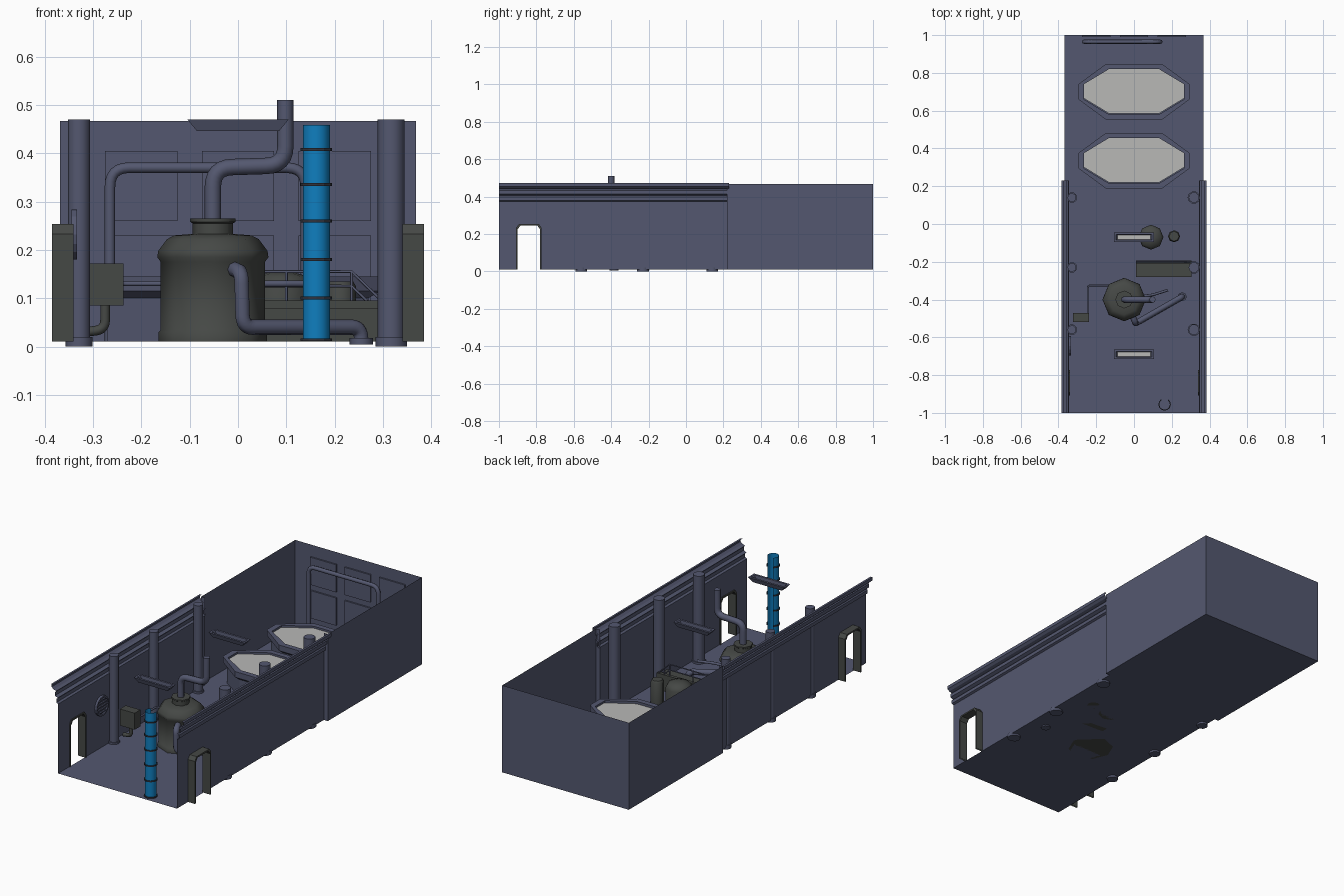
import bpy
import math
from mathutils import Vector

cube = bpy.data.objects.get("Cube")
if cube:
    bpy.data.objects.remove(cube, do_unlink=True)


def material(name, rgb):
    m = bpy.data.materials.new(name)
    m.use_nodes = True
    m.diffuse_color = (*rgb, 1)
    m.node_tree.nodes["Principled BSDF"].inputs["Base Color"].default_value = (*rgb, 1)
    return m


SLATE = material("slate blue", (.088, .097, .16))
GREY = material("iron grey", (.06, .065, .06))
BLUE = material("bright blue", (.005, .21, .52))
PALE = material("pale grey", (.48, .48, .47))
DARK = material("dark band", (.03, .033, .045))


def add_object(name, mesh, mat, smooth=False):
    obj = bpy.data.objects.new(name, mesh)
    bpy.context.collection.objects.link(obj)
    mesh.materials.clear()
    mesh.materials.append(mat)
    if smooth:
        bpy.ops.object.select_all(action='DESELECT')
        obj.select_set(True)
        bpy.context.view_layer.objects.active = obj
        bpy.ops.object.shade_smooth_by_angle(angle=math.radians(50))
    return obj


def build(name, verts, faces, mat, smooth=False):
    mesh = bpy.data.meshes.new(name)
    mesh.from_pydata(verts, [], faces)
    mesh.update()
    return add_object(name, mesh, mat, smooth)


def loft(name, rings, mat, closed=True, caps=(False, False), smooth=False):
    """Skin a list of equal-length rings."""
    n = len(rings[0])
    verts = [p for r in rings for p in r]
    faces = []
    for k in range(len(rings) - 1):
        for i in range(n if closed else n - 1):
            j = (i + 1) % n
            faces.append((k*n + i, k*n + j, (k+1)*n + j, (k+1)*n + i))
    if caps[0]:
        faces.append(tuple(reversed(range(n))))
    if caps[1]:
        faces.append(tuple(range(len(verts) - n, len(verts))))
    return build(name, verts, faces, mat, smooth)


def box(name, lo, hi, mat):
    (x, y, z), (u, v, w) = lo, hi
    rings = [[(x, y, h), (u, y, h), (u, v, h), (x, v, h)] for h in (z, w)]
    return loft(name, rings, mat, caps=(True, True))


def lathe(name, cx, cy, profile, mat, sides=8, caps=(True, True), smooth=True):
    rings = [[(cx + r*math.cos(math.tau*i/sides), cy + r*math.sin(math.tau*i/sides), z)
              for i in range(sides)] for r, z in profile]
    return loft(name, rings, mat, caps=caps, smooth=smooth)


def pipe(name, points, r, mat=SLATE, bend=0.0):
    """Sweep a round section along a path with rounded corners."""
    pts = [Vector(p) for p in points]
    path = [pts[0]]
    for a, b, c in zip(pts, pts[1:], pts[2:]):
        s, e = b + (a-b).normalized()*bend, b + (c-b).normalized()*bend
        steps = 6 if bend else 0
        path += [s*(1-t)**2 + b*2*t*(1-t) + e*t*t
                 for t in (k/max(steps, 1) for k in range(steps + 1))]
    path.append(pts[-1])
    curve = bpy.data.curves.new(name, 'CURVE')
    curve.dimensions = '3D'
    curve.bevel_depth, curve.bevel_resolution, curve.use_fill_caps = r, 2, True
    spline = curve.splines.new('POLY')
    spline.points.add(len(path) - 1)
    for sp, p in zip(spline.points, path):
        sp.co = (*p, 1)
    tmp = bpy.data.objects.new(name + "_path", curve)
    bpy.context.collection.objects.link(tmp)
    bpy.context.view_layer.update()
    mesh = bpy.data.meshes.new_from_object(tmp.evaluated_get(bpy.context.evaluated_depsgraph_get()))
    bpy.data.objects.remove(tmp, do_unlink=True)
    return add_object(name, mesh, mat, True)


# Room shell: narrower front half, wider back half
FLOOR, TOP, FRONT_X, BACK_X, STEP = .01, .467, .345, .368, .22
build("floor", [(-FRONT_X, -1, FLOOR), (FRONT_X, -1, FLOOR), (FRONT_X, STEP, FLOOR), (BACK_X, STEP, FLOOR),
                (BACK_X, 1, FLOOR), (-BACK_X, 1, FLOOR), (-BACK_X, STEP, FLOOR), (-FRONT_X, STEP, FLOOR)],
      [tuple(range(8))], SLATE)
build("back_wall", [(-BACK_X, 1, FLOOR), (BACK_X, 1, FLOOR), (BACK_X, 1, TOP), (-BACK_X, 1, TOP)],
      [(0, 1, 2, 3)], SLATE)

door = [(-.9, FLOOR), (-.9, .225), (-.885, .245), (-.795, .245), (-.78, .225), (-.78, FLOOR)]
cornice = [(.345, .375), (.356, .38), (.356, .398), (.348, .406), (.364, .414), (.364, .432),
           (.356, .44), (.372, .445), (.383, .455), (.383, .472), (.372, .472)]

for side, s in (("left", 1), ("right", -1)):
    # Side walls with a doorway
    outline = [(-1, FLOOR)] + door + [(STEP, FLOOR), (STEP, .375), (-1, .375)]
    build(side + "_front_wall", [(s*FRONT_X, y, z) for y, z in outline], [tuple(range(len(outline)))], SLATE)
    loft(side + "_back_wall", [[(s*BACK_X, y, FLOOR), (s*BACK_X, y, TOP)] for y in (STEP, 1)], SLATE, closed=False)
    loft(side + "_wall_step", [[(s*x, STEP, FLOOR), (s*x, STEP, TOP)] for x in (FRONT_X, BACK_X)], SLATE, closed=False)
    loft(side + "_cornice", [[(s*x, y, z) for x, z in cornice] for y in (-1, STEP + .01)], SLATE, closed=False)

    # Door sleeve, deeper on the outside, with a lip inside
    grow = [(y + (-.008 if y < -.84 else .008), z + (.008 if z > .1 else 0)) for y, z in door]
    loft(side + "_door_sleeve", [[(s*x, y, z) for y, z in ring] for ring, x in
                                 ((door, .34), (door, .385), (grow, .385), (grow, .34), (door, .34))],
         GREY, closed=False)

    # Columns with foot rings
    cx, r = (.317, .028) if s > 0 else (-.329, .023)
    for i, y in enumerate((-.56, -.23, .14)):
        lathe(f"{side}_column_{i}", cx, y, [(r, 0), (r, .47)], SLATE, 10)
        lathe(f"{side}_column_foot_{i}", cx, y, [(r + .005, 0), (r + .005, .02)], SLATE, 10)

# Back wall panels and the arched pipe in front of them
for i, x in enumerate((-.275, -.075, .125)):
    for j, z in enumerate((.085, .26)):
        box(f"wall_panel_{i}_{j}", (x, .991, z), (x + .15, .999, z + .145), SLATE)
pipe("arched_wall_pipe", [(-.265, .965, FLOOR), (-.265, .965, .37), (.14, .965, .37), (.14, .965, FLOOR)],
     .011, bend=.04)


# Octagonal vats
def octagon(cy, hx, hy, z):
    q = [(hx, .04), (hx*.5, hy)]
    half = [q[0], q[1], (-q[1][0], q[1][1]), (-q[0][0], q[0][1])]
    return [(x, cy + y, z) for x, y in half + [(-x, -y) for x, y in half]]


for name, cy in (("rear_vat", .70), ("front_vat", .335)):
    loft(name, [octagon(cy, .27, .13, FLOOR), octagon(cy, .27, .13, .10), octagon(cy, .295, .148, .115),
                octagon(cy, .295, .148, .145), octagon(cy, .265, .12, .145), octagon(cy, .265, .12, .125)], SLATE)
    build(name + "_contents", octagon(cy + .005, .265, .12, .135), [tuple(range(8))], PALE)

# Main boiler and its flue
TX, TY = -.052, -.4
lathe("boiler", TX, TY, [(.112, .01), (.112, .03), (.108, .034), (.108, .175), (.115, .185), (.113, .198),
                         (.095, .222), (.08, .23), (.042, .233), (.042, .255), (.047, .258), (.047, .265)], GREY)
pipe("boiler_flue", [(TX, TY, .255), (TX, TY, .37), (.098, TY, .375), (.098, TY, .51)], .017, bend=.04)
pipe("boiler_drain", [(-.01, -.48, .16), (.007, -.525, .155), (.01, -.525, .04), (.255, -.385, .04), (.255, -.385, .01)],
     .016, bend=.025)
lathe("drain_foot", .255, -.385, [(.024, .004), (.024, .018)], SLATE)
pipe("boiler_feed_pipe", [(.02, -.385, .13), (.1, -.375, .13), (.18, -.35, .13)], .007, bend=.01)

# Control box with pipes
box("control_box", (-.322, -.52, .085), (-.237, -.472, .172), GREY)
pipe("control_box_pipe", [(-.275, -.495, .09), (-.275, -.495, .035), (-.318, -.495, .03)], .01, GREY, bend=.02)
pipe("control_box_feed", [(-.245, -.475, .13), (-.245, -.325, .13), (-.12, -.325, .13), (-.1, -.36, .13)],
     .005, bend=.015)
pipe("wall_riser", [(-.33, -.56, .02), (-.33, -.56, .11)], .011)

# Round slatted wall vent
vent = lathe("round_vent", 0, 0, [(.052, 0), (.052, .012), (.044, .012), (.044, .004)], SLATE, 16, smooth=False)
vent.rotation_euler = (0, math.pi/2, 0)
vent.location = (-.345, -.645, .232)
for i in range(5):
    h = (i - 2)*.016
    w = math.sqrt(.044**2 - h*h)
    box(f"vent_slat_{i}", (-.343, -.645 - w, .229 + h), (-.334, -.645 + w, .235 + h), SLATE)

# Rear machinery: two tanks, platform, handrail with stair slope
lathe("small_tank", .09, -.07, [(.066, .01), (.066, .125), (.055, .145), (.02, .155)], GREY)
lathe("slim_tank", .212, -.065, [(.032, .01), (.032, .125), (.026, .135)], GREY)
box("platform", (.01, -.28, .01), (.305, -.21, .08), GREY)
box("platform_edge", (.01, -.21, .01), (.305, -.192, .095), GREY)
for z in (.125, .155):
    pipe(f"handrail_{z}", [(.01, -.2, z), (.235, -.2, z), (.302, -.2, z - .065)], .003)
for x in (.015, .1, .235):
    pipe(f"handrail_post_{x}", [(x, -.2, .08), (x, -.2, .155)], .003)

# Hanging light troughs
for i, cy in enumerate((-.07, -.69)):
    def rect(hx, hy, z, cy=cy):
        return [(-hx, cy - hy, z), (hx, cy - hy, z), (hx, cy + hy, z), (-hx, cy + hy, z)]
    loft(f"light_trough_{i}", [rect(.085, .012, .452), rect(.085, .016, .446), rect(.105, .025, .47),
                               rect(.095, .014, .47), rect(.085, .012, .452)], SLATE)
    build(f"light_strip_{i}", rect(.088, .013, .454), [(0, 1, 2, 3)], PALE)


# Blue open-backed pipe with bands
def arc(r, z):
    angles = [math.radians(125 + 290*k/10) for k in range(11)]
    return [(.162 + r*math.cos(a), -.955 + r*math.sin(a), z) for a in angles]


loft("blue_pipe", [arc(.028, .012), arc(.028, .458)], BLUE, closed=False, smooth=True)
for i, z in enumerate((.014, .1, .18, .26, .335, .408)):
    loft(f"pipe_band_{i}", [arc(.028, z - .003), arc(.033, z - .003), arc(.033, z + .003), arc(.028, z + .003)],
         DARK, closed=False)
